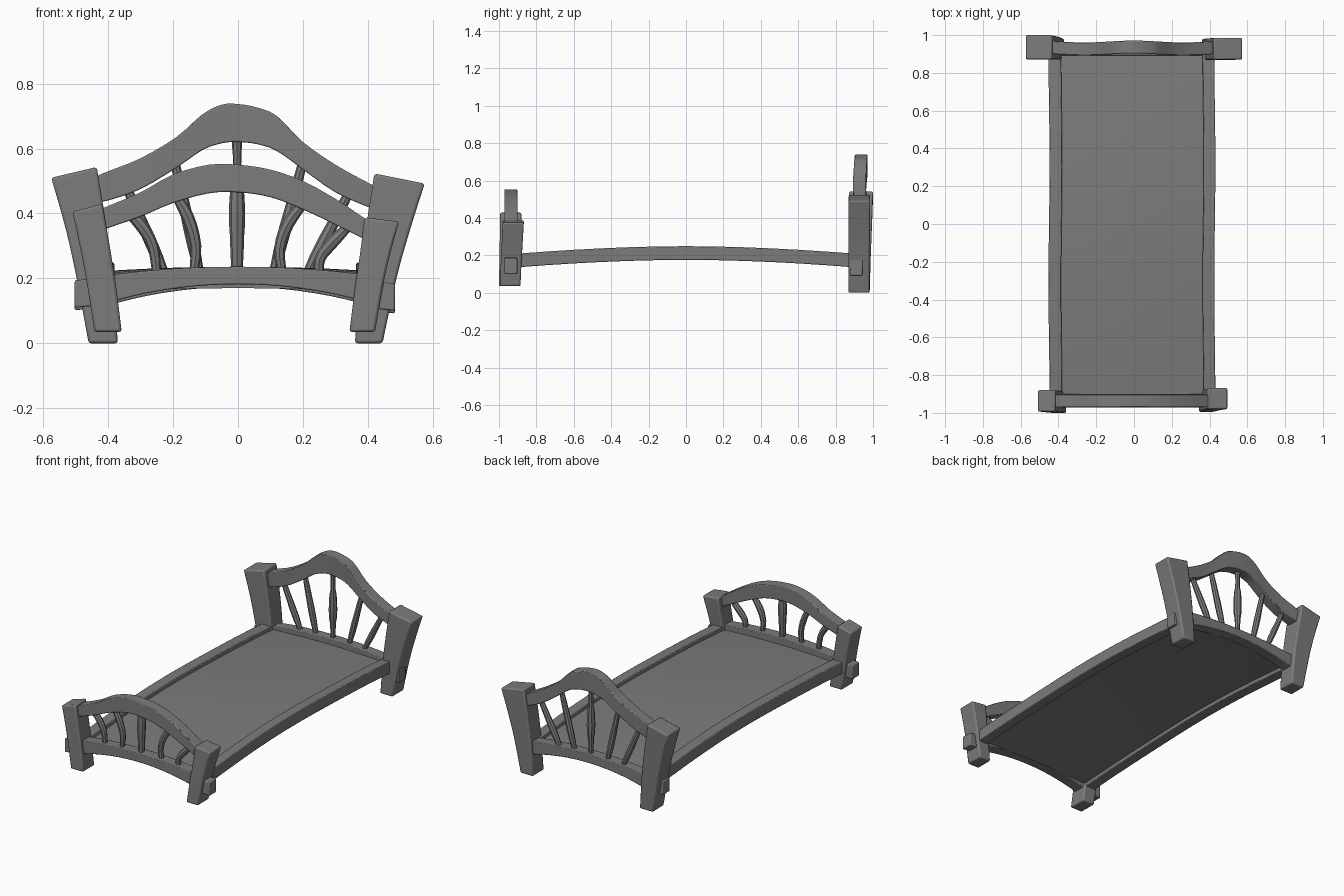
import bpy, bmesh, math
from mathutils import Vector

cube = bpy.data.objects.get("Cube")
if cube:
    bpy.data.objects.remove(cube, do_unlink=True)

wood = bpy.data.materials.new("grey_wood")
wood.use_nodes = True
GREY = (0.2, 0.2, 0.2, 1)
wood.diffuse_color = GREY
wood.node_tree.nodes["Principled BSDF"].inputs["Base Color"].default_value = GREY


def smooth_path(rows, steps=3):
    """Catmull-Rom curve through rows of numbers."""
    pts = [Vector(r) for r in rows]
    ends = [pts[0] * 2 - pts[1]] + pts + [pts[-1] * 2 - pts[-2]]
    out = []
    for a, b, c, d in zip(ends, ends[1:], ends[2:], ends[3:]):
        for i in range(steps):
            t = i / steps
            out.append((b * 2 + (c - a) * t + (a * 2 - b * 5 + c * 4 - d) * t**2
                        + (b * 3 - a - c * 3 + d) * t**3) / 2)
    return out + [pts[-1]]


def loft(name, rings, bevel=0.0):
    """Skin closed rings of points and cap both ends."""
    bm = bmesh.new()
    loops = [[bm.verts.new(p) for p in ring] for ring in rings]
    n = len(loops[0])
    for a, b in zip(loops, loops[1:]):
        for i in range(n):
            j = (i + 1) % n
            bm.faces.new((a[i], a[j], b[j], b[i]))
    bm.faces.new(loops[0][::-1])
    bm.faces.new(loops[-1])
    bmesh.ops.recalc_face_normals(bm, faces=bm.faces)
    mesh = bpy.data.meshes.new(name)
    bm.to_mesh(mesh)
    bm.free()
    mesh.materials.append(wood)
    obj = bpy.data.objects.new(name, mesh)
    bpy.context.collection.objects.link(obj)
    bpy.ops.object.select_all(action="DESELECT")
    obj.select_set(True)
    bpy.context.view_layer.objects.active = obj
    bpy.ops.object.shade_smooth_by_angle(angle=math.radians(35))
    if bevel:
        mod = obj.modifiers.new("soft_edges", "BEVEL")
        mod.width, mod.segments = bevel, 2
        mod.limit_method, mod.angle_limit = "ANGLE", math.radians(40)
    return obj


def post(name, rows, low, high):
    """Rows of outer x, outer z, inner x, inner z; low and high are y ranges."""
    path = smooth_path(rows)
    rings = []
    for i, (ox, oz, ix, iz) in enumerate(path):
        t = i / (len(path) - 1)
        y0, y1 = (a + (b - a) * t for a, b in zip(low, high))
        rings.append([(ox, y0, oz), (ix, y0, iz), (ix, y1, iz), (ox, y1, oz)])
    loft(name, rings, 0.008)


def cross_rail(name, rows, y0, y1, wave=0.0):
    """Rows of x, lower z, upper z."""
    rings = []
    for x, lo, hi in smooth_path(rows):
        w = wave * math.cos(x * 12)
        rings.append([(x, y0 + w, lo), (x, y1 + w, lo), (x, y1 + w, hi), (x, y0 + w, hi)])
    loft(name, rings, 0.004)


def spindle(name, path, y, radii, sides=8):
    """Round bar along rows of x, z with radii spread along its length."""
    pts = smooth_path(path)
    rad = smooth_path([(r, 0) for r in radii], 4)
    rings = []
    for i, p in enumerate(pts):
        d = (pts[min(i + 1, len(pts) - 1)] - pts[max(i - 1, 0)]).normalized()
        r = rad[round(i * (len(rad) - 1) / (len(pts) - 1))][0]
        ring = []
        for k in range(sides):
            a = math.tau * k / sides
            ring.append((p[0] + d[1] * r * math.cos(a), y + r * math.sin(a),
                         p[1] - d[0] * r * math.cos(a)))
        rings.append(ring)
    loft(name, rings)


# Corner posts, flaring outward
post("head_post_right", [(-.46, 0, -.37, 0), (-.497, .2, -.385, .2),
     (-.53, .35, -.405, .36), (-.575, .51, -.435, .543)], (.872, .982), (.872, 1))
post("head_post_left", [(.445, 0, .36, 0), (.488, .2, .375, .2),
     (.53, .35, .395, .36), (.575, .492, .42, .523)], (.868, .98), (.87, .985))
post("foot_post_right", [(-.442, .035, -.358, .035), (-.463, .17, -.375, .17),
     (-.485, .29, -.395, .3), (-.51, .405, -.418, .43)], (-1, -.885), (-.993, -.88))
post("foot_post_left", [(.422, .035, .343, .035), (.445, .17, .36, .17),
     (.467, .27, .375, .27), (.496, .375, .39, .388)], (-.995, -.885), (-.98, -.867))

# Arched top rails
cross_rail("head_top_rail", [(-.46, .43, .505), (-.4, .44, .53), (-.3, .475, .57),
           (-.19, .54, .635), (-.11, .595, .705), (-.05, .616, .735), (0, .62, .737),
           (.06, .613, .726), (.12, .592, .7), (.2, .535, .62), (.3, .465, .55),
           (.4, .42, .495), (.44, .41, .475)], .898, .966, .005)
cross_rail("foot_top_rail", [(-.45, .335, .4), (-.4, .355, .423), (-.3, .39, .465),
           (-.2, .432, .52), (-.09, .462, .55), (0, .465, .55), (.1, .45, .535),
           (.2, .412, .5), (.3, .365, .445), (.39, .32, .385), (.43, .3, .36)],
           -.97, -.902)

# Lower cross rails with pegged ends poking through the posts
for end, y0, y1, drop in (("foot", -.972, -.9, 0), ("head", .892, .96, .008)):
    rows = [(x, .182 - .35 * x * x - drop, .236 - .16 * x * x - drop)
            for x in (-.42, -.28, -.14, 0, .14, .28, .4)]
    cross_rail(end + "_lower_rail", rows, y0, y1)
    for side, s, z, reach in (("right", -1, .152, .503), ("left", 1, .142, .483)):
        tip, zc = reach, z - drop
        yc, h = (y0 + y1) / 2 - drop * 2, .034
        rings = [[(s * x + s * k * -.012, yc + sy * h, zc + k * .042 + dz)
                  for sy, k in ((-1, -1), (1, -1), (1, 1), (-1, 1))]
                 for x, dz in ((.38, .01), (tip - .012, 0))]
        # Slanted peg follows the lean of its post
        rings = [[(x + s * .024 * (z > zc), y, z) for x, y, z in r] for r in rings]
        loft(f"{end}_peg_{side}", rings, 0.005)


# Long side rails, bowed up toward the middle
def bow(y):
    return .176 - .04 * abs(y / .9) ** 1.8


STATIONS = [i / 6 * .9 for i in range(-6, 7)]
for side, outer, inner in (("right", -.45, -.383), ("left", .428, .366)):
    rings = []
    for y in STATIONS:
        z, lean = bow(y), math.sin(y * 5) * .003
        rings.append([(outer + lean, y, z), (inner + lean, y, z),
                      (inner + lean, y, z + .073), (outer + lean, y, z + .073)])
    loft("side_rail_" + side, rings, 0.004)

# Base board, crowned across its width
XS = [-.39 + .765 * i / 8 for i in range(9)]
rings = []
for y in STATIONS:
    crown = [(x, bow(y) + .022 + .012 * (1 - (x / .39) ** 2)) for x in XS]
    rings.append([(x, y, z) for x, z in crown]
                 + [(x, y, z + .026) for x, z in reversed(crown)])
loft("base_board", rings)

# Spindles: curved at the foot, straight and splayed at the head
SLIM = (.014, .019, .017, .014)
TURNED = (.013, .016, .024, .022, .013, .017)
for i, path in enumerate([
        [(-.345, .41), (-.3, .365), (-.262, .3), (-.25, .21)],
        [(-.195, .46), (-.155, .39), (-.13, .3), (-.137, .21)],
        [(.21, .44), (.155, .37), (.128, .29), (.137, .21)],
        [(.35, .37), (.29, .31), (.252, .26), (.25, .2)]]):
    spindle(f"foot_spindle_{i + 1}", path, -.936, SLIM)
spindle("foot_middle_spindle", [(-.003, .48), (-.003, .4), (-.003, .3), (-.003, .21)],
        -.936, (.02, .025, .021, .017))
for i, (top, z, base) in enumerate([(-.345, .485, -.22), (-.195, .56, -.115),
                                    (.2, .56, .105), (.345, .47, .205)]):
    spindle(f"head_spindle_{i + 1}", [(base + (top - base) * t, .2 + (z - .2) * t)
            for t in (0, .35, .7, 1)], .93, SLIM)
spindle("head_middle_spindle", [(-.003, .2 + .44 * i / 5) for i in range(6)], .93, TURNED)
